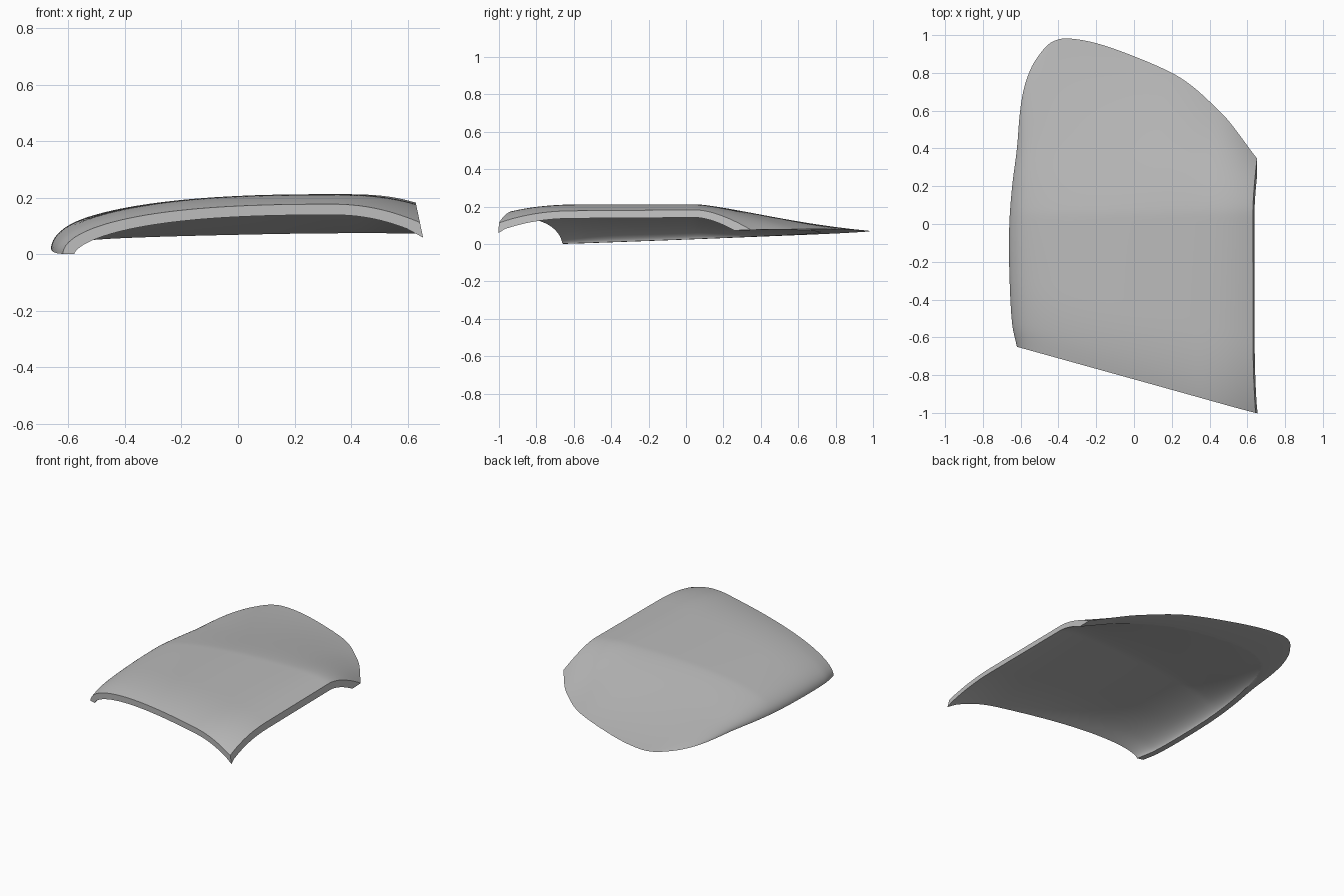
import bpy, bmesh
from mathutils import Vector

cube = bpy.data.objects.get("Cube")
if cube:
    bpy.data.objects.remove(cube)

THICK, TOP, N = 0.037, 0.214, 72
RIM_CO, RIM_NO = Vector((0, 0, 0.043)), Vector((-0.03, -0.037, 1))
FRONT_NO = Vector((0.35, 1.27, 0)).normalized()   # plane of the front cut
SIDE_NO = Vector((1, 0, 0.21)).normalized()       # leaning plane of the right-hand cut


def curve(points):
    """Smooth chord-length curve through points, evaluated from 0 to 1."""
    p = [Vector(q) for q in points]
    t = [0.0]
    for a, b in zip(p, p[1:]):
        t.append(t[-1] + (b - a).length)
    last = len(p) - 1
    m = []
    for i in range(len(p)):
        a, b = max(i - 1, 0), min(i + 1, last)
        m.append((p[b] - p[a]) / (t[b] - t[a]))

    def at(s):
        d = s * t[-1]
        i = max(k for k in range(last) if t[k] <= d or k == 0)
        h = t[i + 1] - t[i]
        x = (d - t[i]) / h
        return (p[i] * (2*x**3 - 3*x**2 + 1) + m[i] * h * (x**3 - 2*x**2 + x)
                + p[i + 1] * (3*x**2 - 2*x**3) + m[i + 1] * h * (x**3 - x**2))
    return at


# Plan outline: four boundary curves
left = curve([(-.62, -.65), (-.645, -.53), (-.66, -.25), (-.66, 0), (-.645, .2),
              (-.62, .4), (-.603, .6), (-.58, .73), (-.54, .84), (-.5, .905)])
back = curve([(-.5, .905), (-.45, .965), (-.41, .99), (-.35, 1), (-.2, .972), (0, .9),
              (.2, .81), (.3, .745), (.4, .655), (.5, .55), (.64, .35)])
front = curve([(-.62, -.65), (.64, -1)])
right = curve([(.64, -1), (.64, .35)])


def rim(x, y):
    return RIM_CO.z - RIM_NO.x * x - RIM_NO.y * y


def outer_point(u, v):
    """Crowned outer skin over the plan outline."""
    p = (front(u) * (1 - v) + back(u) * v + left(v) * (1 - u) + right(v) * u
         - (left(0) * (1 - u) * (1 - v) + right(0) * u * (1 - v)
            + left(1) * (1 - u) * v + right(1) * u * v))
    x, y = p
    w = min(u / 0.75, 1)
    to_right = max(0, (u - 0.75) / 0.25)
    to_front = max(0, 1 - (y - front(u).y) / 0.4)
    across = (1 - (1 - w) ** 2.5) ** 0.48 - 0.2 * to_right ** 2.5
    t = min(1, max(0, (y - 0.05) / (back(u).y - 0.05)))
    if v == 1:
        t = 1
    along = (1 - 0.18 * to_front ** 2.5) * (1 - t ** (1.2 + 0.5 * u * u))
    base = rim(x, y)
    z = base - 0.002 + (TOP - base) * across * along
    z -= 0.035 * (to_front * to_right) ** 2
    x += (0.63 + (0.178 - z) * 0.21 - 0.64) * u ** 8
    return Vector((x, y, z))


# Outer skin
bm = bmesh.new()
outer = [[bm.verts.new(outer_point((i / N) ** 1.8, j / N)) for i in range(N + 1)]
         for j in range(N + 1)]
for j in range(N):
    for i in range(N):
        bm.faces.new((outer[j][i], outer[j][i + 1], outer[j + 1][i + 1], outer[j + 1][i]))
bm.normal_update()


def inner_offset(i, j):
    """Inward offset that stays within the cut planes along the open edges."""
    n = outer[j][i].normal.copy()
    if i == N and j == 0:
        d = FRONT_NO.cross(SIDE_NO).normalized()
        return d * (0.055 if d.z < 0 else -0.055)
    for on_edge, plane in ((j == 0, FRONT_NO), (i == N, SIDE_NO)):
        if on_edge:
            n -= plane * n.dot(plane)
            n /= max(n.length_squared, 0.4)
    return n * -THICK


# Inner skin and edge walls
inner = [[bm.verts.new(outer[j][i].co + inner_offset(i, j)) for i in range(N + 1)]
         for j in range(N + 1)]
for j in range(N):
    for i in range(N):
        bm.faces.new((inner[j][i], inner[j + 1][i], inner[j + 1][i + 1], inner[j][i + 1]))
ring = ([(0, i) for i in range(N)] + [(j, N) for j in range(N)]
        + [(N, i) for i in range(N, 0, -1)] + [(j, 0) for j in range(N, 0, -1)])
for (a, b), (c, d) in zip(ring, ring[1:] + ring[:1]):
    bm.faces.new((outer[c][d], outer[a][b], inner[a][b], inner[c][d]))

# Flat lower rim: trim below the rim plane and close the cut
bmesh.ops.bisect_plane(bm, geom=bm.verts[:] + bm.edges[:] + bm.faces[:], dist=1e-6,
                       plane_co=RIM_CO, plane_no=RIM_NO.normalized(), clear_inner=True)
open_edges = [e for e in bm.edges if e.is_boundary]
bmesh.ops.triangle_fill(bm, edges=open_edges, use_beauty=True, normal=-RIM_NO)
bmesh.ops.recalc_face_normals(bm, faces=bm.faces[:])

mesh = bpy.data.meshes.new("curved_shell_panel")
bm.to_mesh(mesh)
bm.free()
panel = bpy.data.objects.new("curved_shell_panel", mesh)
bpy.context.collection.objects.link(panel)

# Material
grey = bpy.data.materials.new("plain_grey")
grey.use_nodes = True
color = (0.5, 0.5, 0.5, 1)
grey.diffuse_color = color
grey.node_tree.nodes["Principled BSDF"].inputs["Base Color"].default_value = color
mesh.materials.append(grey)

# Smooth skins with crisp cut edges
bpy.ops.object.select_all(action='DESELECT')
panel.select_set(True)
bpy.context.view_layer.objects.active = panel
bpy.ops.object.shade_smooth_by_angle(angle=0.5)
